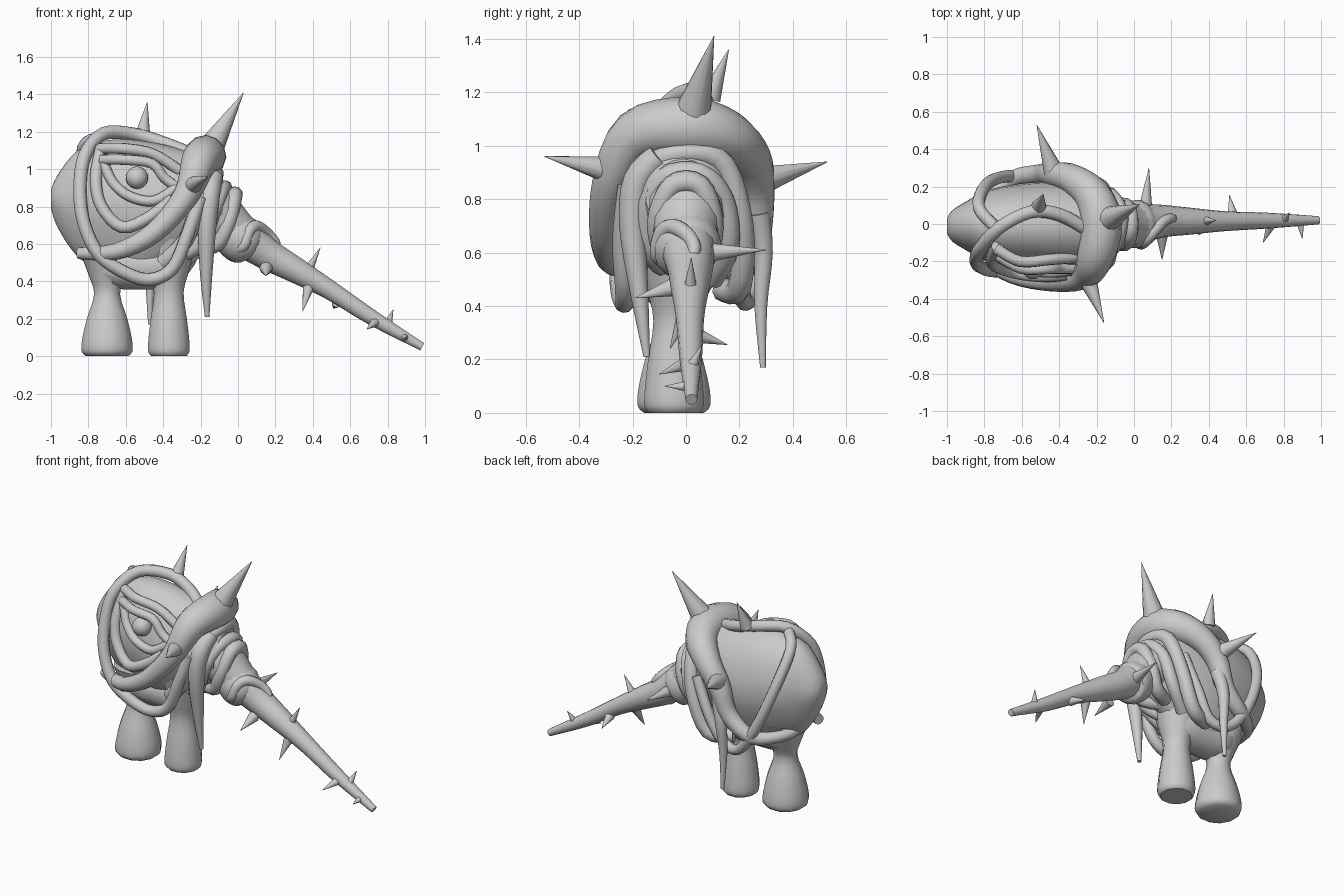
import bpy, math
from mathutils import Vector

grey = bpy.data.materials.new("stone_grey")
grey.diffuse_color = (0.6, 0.6, 0.6, 1)


def loft(name, rings):
    """Skin a list of equal rings and cap both ends."""
    n = len(rings[0])
    verts = [p for ring in rings for p in ring]
    faces = [tuple(range(n - 1, -1, -1)),
             tuple((len(rings) - 1) * n + j for j in range(n))]
    for i in range(len(rings) - 1):
        for j in range(n):
            k = (j + 1) % n
            faces.append((i * n + j, i * n + k, (i + 1) * n + k, (i + 1) * n + j))
    me = bpy.data.meshes.new(name)
    me.from_pydata(verts, [], faces)
    me.materials.append(grey)
    ob = bpy.data.objects.new(name, me)
    bpy.context.collection.objects.link(ob)
    return ob


def spline(pts, steps):
    """Smooth interpolation through tuples of any length."""
    v = [Vector(p) for p in pts]
    out = []
    for i in range(len(v) - 1):
        a, b, c, d = v[max(i - 1, 0)], v[i], v[i + 1], v[min(i + 2, len(v) - 1)]
        for s in range(steps):
            t = s / steps
            out.append(0.5 * (2 * b + (c - a) * t + (2 * a - 5 * b + 4 * c - d) * t ** 2
                              + (3 * b - a - 3 * c + d) * t ** 3))
    return out + [v[-1]]


def tube(name, pts, steps=4, sides=12):
    """Round tube; each point is x, y, z, radius."""
    s = spline(pts, steps)
    c = [Vector(p[:3]) for p in s]
    rings, u = [], None
    for i, p in enumerate(c):
        t = (c[min(i + 1, len(c) - 1)] - c[max(i - 1, 0)]).normalized()
        if u is None:
            u = t.orthogonal()
        u = (u - t * u.dot(t)).normalized()
        w = t.cross(u)
        rings.append([p + max(s[i][3], 0.001) * (math.cos(a) * u + math.sin(a) * w)
                      for a in (2 * math.pi * j / sides for j in range(sides))])
    return loft(name, rings)


def vine(name, r, pts):
    return tube(name, [p + (r,) for p in pts], sides=10)


def spike(name, base, tip, r):
    return tube(name, [base + (r,), tip + (0.001,)], steps=1)


# Body: x, centre height, half height, half width; narrower towards the belly
body = [(-1.0, .84, .05, .04), (-.97, .83, .13, .085), (-.89, .82, .25, .135),
        (-.8, .81, .32, .185), (-.65, .79, .37, .22), (-.5, .77, .38, .235),
        (-.35, .79, .33, .23), (-.2, .81, .26, .20), (-.08, .79, .16, .14)]
rings = []
for x, z, rz, ry in spline(body, 3):
    ring = []
    for j in range(24):
        s, c = math.sin(math.tau * j / 24), math.cos(math.tau * j / 24)
        ring.append((x, -.01 + ry * c * (1 - .3 * max(0, -s)), z + rz * s))
    rings.append(ring)
loft("body", rings)

# Legs with flared, rounded feet, joined by a pelvis
for name, x, prof in (
        ("rear_leg", -.70, [(0, .115), (.025, .14), (.09, .138), (.2, .112), (.33, .072),
                            (.43, .10), (.58, .16)]),
        ("front_leg", -.37, [(0, .097), (.025, .114), (.09, .113), (.2, .1), (.34, .082),
                             (.45, .11), (.62, .16)])):
    tube(name, [(x, -.045 + .05 * max(0, z - .3), z, r) for z, r in prof], steps=3)
tube("pelvis", [(-.76, -.035, .52, .06), (-.70, -.035, .49, .12), (-.54, -.035, .48, .125),
                (-.37, -.035, .49, .12), (-.29, -.035, .54, .06)], steps=3)

# Long tapering trunk
tube("trunk", [(-.2, 0, .82, .16), (-.12, 0, .76, .15), (0, 0, .66, .115),
               (.15, .015, .55, .088), (.3, .015, .465, .072), (.49, .015, .355, .053),
               (.72, .018, .205, .042), (.985, .02, .05, .022)], sides=14)

# Heavy crest arching over the head and tapering around the rear
tube("crest", [(-.85, -.18, .55, .032), (-.65, -.275, .56, .045), (-.45, -.305, .66, .055),
               (-.28, -.285, .855, .068), (-.21, -.19, 1.035, .097), (-.175, 0, 1.07, .113),
               (-.22, .15, 1.035, .1), (-.33, .24, .95, .08), (-.43, .265, .83, .068),
               (-.5, .265, .66, .055), (-.65, .24, .54, .045), (-.79, .12, .54, .035),
               (-.83, -.03, .55, .03)])

# Vines wrapped around the body
vine("front_loop_vine", .036, [
    (-.27, -.02, 1.09), (-.4, .05, 1.14), (-.55, .065, 1.185), (-.72, -.02, 1.19),
    (-.82, -.13, 1.07), (-.845, -.19, .88), (-.82, -.23, .70), (-.74, -.25, .54),
    (-.6, -.245, .445), (-.47, -.23, .41), (-.35, -.23, .47), (-.27, -.24, .65),
    (-.2, -.22, .85)])
vine("back_loop_vine", .033, [
    (-.74, -.02, 1.17), (-.83, .09, 1.11), (-.79, .21, .87), (-.68, .255, .6),
    (-.55, .235, .43), (-.42, .21, .44), (-.32, .22, .6), (-.22, .2, .82)])
vine("cheek_vine", .033, [
    (-.73, -.12, 1.12), (-.76, -.19, .95), (-.73, -.23, .80), (-.62, -.265, .69),
    (-.48, -.28, .74), (-.35, -.27, .84)])

# Eye and folded lids
bpy.ops.mesh.primitive_uv_sphere_add(segments=16, ring_count=10, radius=.06,
                                     location=(-.54, -.235, .955))
eye = bpy.context.object
eye.name = "eye"
eye.data.materials.append(grey)
vine("brow_vine", .03, [(-.74, -.13, 1.11), (-.61, -.2, 1.11), (-.45, -.19, 1.08),
                        (-.31, -.18, .99)])
vine("upper_lid", .028, [(-.73, -.17, 1.05), (-.6, -.24, 1.05), (-.46, -.24, 1.03),
                         (-.39, -.24, .95), (-.29, -.24, .88)])
vine("lower_lid", .028, [(-.72, -.17, 1.04), (-.67, -.21, .93), (-.58, -.245, .855),
                         (-.45, -.26, .83), (-.33, -.25, .9)])

# Nested arches around the trunk root
vine("outer_arch", .045, [(-.4, -.13, .5), (-.28, -.19, .62), (-.22, -.205, .78), (-.16, -.14, .92),
                          (-.12, 0, .975), (-.15, .14, .93), (-.2, .21, .7), (-.3, .2, .47),
                          (-.45, .14, .46)])
vine("middle_arch", .04, [(-.32, -.06, .53), (-.2, -.13, .6), (-.14, -.15, .75), (-.09, -.08, .88),
                          (-.07, .05, .895), (-.11, .14, .8), (-.17, .16, .62), (-.3, .1, .5)])
vine("inner_arch", .042, [(-.22, -.03, .58), (-.11, -.08, .6), (-.05, -.105, .72), (-.02, -.05, .85),
                          (-.02, .05, .85), (-.05, .1, .72), (-.11, .08, .6), (-.22, .03, .58)])

# Swollen collar and curl on the trunk
tube("trunk_collar", [(-.05, 0, .68, .10), (-.03, 0, .665, .122), (.02, 0, .622, .13),
                      (.06, .005, .595, .115), (.075, .01, .585, .085)], steps=3, sides=16)
tube("trunk_curl", [(-.02, -.07, .56, .02), (.03, -.105, .59, .03), (.06, -.09, .67, .032),
                    (.1, -.045, .695, .032), (.16, .015, .655, .028), (.205, .03, .60, .024),
                    (.19, -.015, .575, .014)])

# Hanging tendrils
tube("front_tendril", [(-.13, -.1, .96, .05), (-.15, -.18, .87, .055), (-.165, -.2, .7, .05),
                       (-.17, -.175, .45, .034), (-.165, -.147, .21, .012)])
tube("back_tendril", [(-.43, .27, .75, .045), (-.46, .29, .6, .036), (-.47, .28, .4, .025),
                      (-.47, .288, .17, .011)])

# Horns and thorns: base, tip, radius
spikes = {
    "top_horn": ((-.13, .03, 1.14), (.03, .105, 1.41), .066),
    "back_horn": ((-.51, .09, 1.18), (-.485, .16, 1.36), .042),
    "left_horn": ((-.25, -.29, .91), (-.16, -.53, .96), .052),
    "right_horn": ((-.43, .28, .87), (-.52, .53, .94), .055),
    "thorn_1": ((.06, .07, .60), (.08, .30, .61), .04),
    "thorn_2": ((.15, -.05, .47), (.15, -.19, .43), .035),
    "thorn_3": ((.36, .015, .43), (.44, .02, .58), .034),
    "thorn_4": ((.38, 0, .38), (.345, -.06, .24), .034),
    "thorn_5": ((.53, .04, .29), (.51, .155, .255), .03),
    "thorn_6": ((.73, -.01, .18), (.69, -.10, .145), .025),
    "thorn_7": ((.80, .02, .17), (.83, .06, .25), .025),
    "thorn_8": ((.89, 0, .10), (.90, -.08, .10), .02),
}
for name, (base, tip, r) in spikes.items():
    spike(name, base, tip, r)

# Smooth shading with sharp rims
bpy.ops.object.select_all(action='DESELECT')
for ob in bpy.context.scene.objects:
    ob.select_set(True)
bpy.context.view_layer.objects.active = eye
bpy.ops.object.shade_smooth_by_angle(angle=math.radians(40))
